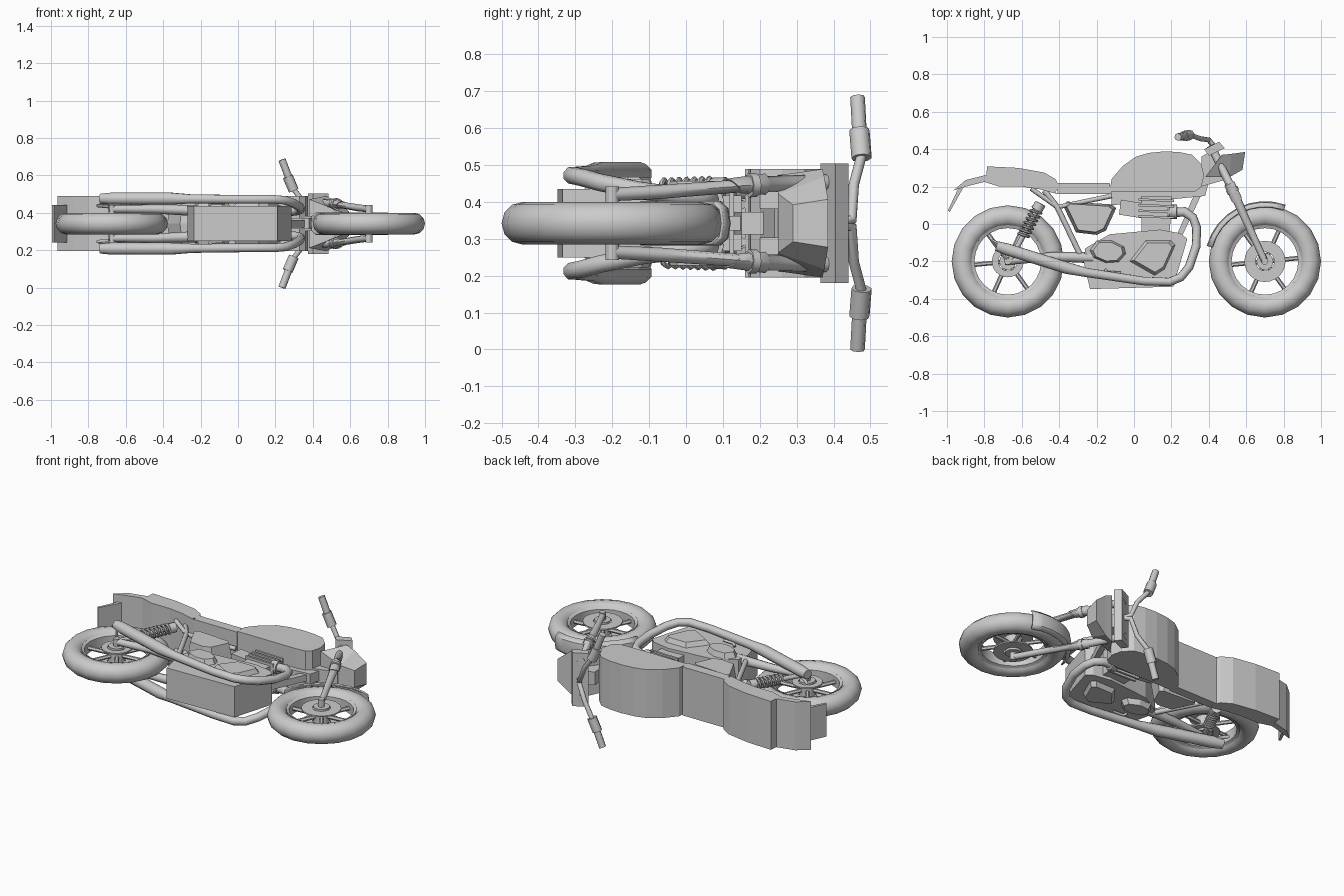
import bpy, bmesh
from math import sin, cos, pi, radians
from mathutils import Vector

if "Cube" in bpy.data.objects:
    bpy.data.objects.remove(bpy.data.objects["Cube"])

C = 0.342  # centre plane of the motorcycle, which lies on its side

def finish(name, bm, smooth=False):
    bmesh.ops.recalc_face_normals(bm, faces=bm.faces)
    me = bpy.data.meshes.new(name)
    bm.to_mesh(me)
    bm.free()
    ob = bpy.data.objects.new(name, me)
    bpy.context.collection.objects.link(ob)
    bpy.context.view_layer.objects.active = ob
    if smooth:
        bpy.ops.object.select_all(action='DESELECT')
        ob.select_set(True)
        bpy.ops.object.shade_smooth_by_angle(angle=radians(35))
    return ob

def prism(name, pts, z0, z1, taper=1.0):
    """Side profile extruded from z0 to z1; the end can shrink by taper."""
    bm = bmesh.new()
    n = len(pts)
    cx, cy = sum(p[0] for p in pts) / n, sum(p[1] for p in pts) / n
    a = [bm.verts.new((x, y, z0)) for x, y in pts]
    b = [bm.verts.new((cx + (x - cx) * taper, cy + (y - cy) * taper, z1)) for x, y in pts]
    bm.faces.new(a)
    bm.faces.new(b)
    for i in range(n):
        j = (i + 1) % n
        bm.faces.new((a[i], a[j], b[j], b[i]))
    return finish(name, bm)

def tube(name, pts, radii, res=2):
    cu = bpy.data.curves.new(name, 'CURVE')
    cu.dimensions = '3D'
    cu.bevel_depth = 1.0
    cu.bevel_resolution = res
    cu.use_fill_caps = True
    sp = cu.splines.new('POLY')
    sp.points.add(len(pts) - 1)
    for i, p in enumerate(pts):
        sp.points[i].co = (*p, 1)
        sp.points[i].radius = radii[i] if isinstance(radii, (list, tuple)) else radii
    ob = bpy.data.objects.new(name, cu)
    bpy.context.collection.objects.link(ob)
    bpy.ops.object.select_all(action='DESELECT')
    bpy.context.view_layer.objects.active = ob
    ob.select_set(True)
    bpy.ops.object.convert(target='MESH')
    bpy.ops.object.shade_smooth_by_angle(angle=radians(50))
    return ob

def lathe(name, cx, cy, prof, n=20, closed=True):
    """Spin (radius, z offset) points round a wheel axis."""
    bm = bmesh.new()
    rings = [[bm.verts.new((cx + r * cos(2 * pi * i / n), cy + r * sin(2 * pi * i / n), C + z))
              for r, z in prof] for i in range(n)]
    m = len(prof)
    for i in range(n):
        p, q = rings[i], rings[(i + 1) % n]
        for k in range(m if closed else m - 1):
            l = (k + 1) % m
            bm.faces.new((p[k], q[k], q[l], p[l]))
    return finish(name, bm, True)

def circle(cx, cy, r, n=16):
    return [(cx + r * cos(2 * pi * i / n), cy + r * sin(2 * pi * i / n)) for i in range(n)]

# wheels: tyre, rim, spokes, hub and brake disc
for label, wx, disc in (("front", 0.70, 0.11), ("rear", -0.675, 0.085)):
    wy = -0.20
    lathe(label + "_tyre", wx, wy,
          [(0.242 + 0.058 * cos(2 * pi * k / 12), 0.058 * sin(2 * pi * k / 12)) for k in range(12)])
    lathe(label + "_rim", wx, wy, [(0.195, -0.04), (0.178, -0.032), (0.178, 0.032), (0.195, 0.04)], 24)
    prism(label + "_hub", circle(wx, wy, 0.045), C - 0.055, C + 0.055)
    prism(label + "_axle", circle(wx, wy, 0.018, 12), C - 0.10, C + 0.10)
    for k in range(6):
        a = k * pi / 3 + 0.1
        tube(label + "_spoke", [(wx + r * cos(a), wy + r * sin(a), C) for r in (0.03, 0.185)], 0.012, 1)
    for s in (-1, 1):
        z = s * 0.038
        lathe(label + "_brake_disc", wx, wy,
              [(disc, z), (disc, z + s * .008), (0.05, z + s * .008), (0.05, z)], 24)

# front fender hugging the tyre
bm = bmesh.new()
rows = []
for i in range(9):
    a = radians(165 - 95 * i / 8)
    rows.append([bm.verts.new((0.70 + r * cos(a), -0.20 + r * sin(a), C + z))
                 for r, z in ((0.295, -.06), (0.316, -.04), (0.322, 0), (0.316, .04), (0.295, .06))])
for p, q in zip(rows, rows[1:]):
    for k in range(4):
        bm.faces.new((p[k], q[k], q[k + 1], p[k + 1]))
fender = finish("front_fender", bm, True)
fender.modifiers.new("thickness", 'SOLIDIFY').thickness = 0.008

# broad slab bodywork: tank, seat, seat rail, tail
W = 0.147
prism("fuel_tank", [(-.13, .17), (-.12, .24), (-.06, .31), (.01, .36), (.08, .38), (.16, .388), (.24, .385),
                    (.31, .37), (.36, .32), (.375, .26), (.36, .2), (.33, .175), (.27, .17)], C - W, C + W)
prism("seat_front", [(-.41, .16), (-.41, .218), (-.13, .218), (-.12, .16)], C - W, C + W)
prism("seat_hump", [(-.79, .26), (-.785, .308), (-.62, .3), (-.48, .275), (-.42, .24), (-.40, .2), (-.42, .17),
                    (-.5, .2), (-.6, .235), (-.7, .25)], C - W, C + W)
prism("tail_fender", [(-.965, .18), (-.9, .235), (-.79, .262), (-.6, .24), (-.45, .2), (-.41, .16),
                      (-.5, .185), (-.6, .2), (-.72, .2), (-.8, .225), (-.88, .205)], C - W, C + W)
prism("number_plate", [(-.995, .072), (-.985, .065), (-.915, .19), (-.935, .2)], C - .1, C + .1)

# crankcase, cylinder with fins, intake
prism("crankcase", [(-.27, -.2), (-.235, -.348), (.21, -.335), (.285, -.08), (.25, -.05), (.14, -.03),
                    (-.13, -.055), (-.26, -.13)], C - .093, C + .093)
prism("cylinder", [(.04, -.05), (.04, .15), (.2, .15), (.2, .08), (.19, -.05)], C - .075, C + .075)
for k in range(4):
    y = .035 + k * .03
    prism("cooling_fin", [(.025, y), (.025, y + .012), (.215, y + .005), (.215, y - .007)], C - .09, C + .09)
prism("intake", [(-.08, .05), (-.07, .13), (.05, .11), (.05, .03)], C - .07, C + .07)
prism("frame_spine", [(-.12, .1), (-.12, .17), (.35, .2), (.38, .27), (.41, .26), (.38, .15)], C - .03, C + .03)
prism("steering_neck", [(.36, .2), (.36, .36), (.43, .40), (.50, .24)], C - .04, C + .04)
prism("front_downtube", [(.38, .2), (.25, -.08), (.22, -.08), (.34, .2)], C - .02, C + .02)

# headlight nacelle: wide at the back, narrow at the front
bm = bmesh.new()
secs = []
for (xa, ya), (xb, yb), wl, wt in (((.38, .25), (.47, .37), .13, W), ((.51, .25), (.52, .375), .08, .125),
                                   ((.58, .29), (.594, .385), .05, .065)):
    secs.append([bm.verts.new(v) for v in ((xa, ya, C - wl), (xb, yb, C - wt), (xb, yb, C + wt), (xa, ya, C + wl))])
bm.faces.new(secs[0])
bm.faces.new(secs[-1])
for p, q in zip(secs, secs[1:]):
    for k in range(4):
        l = (k + 1) % 4
        bm.faces.new((p[k], q[k], q[l], p[l]))
finish("headlight", bm)
prism("top_clamp", [(.375, .40), (.455, .44), (.485, .405), (.40, .365)], C - .162, C + .162)

# parts mirrored on both sides
for s, side in ((-1, "left"), (1, "right")):
    P = lambda x, y, d: (x, y, C + s * d)
    # fork: slim lower leg, thick collars, upper stanchion
    tube(side + "_fork", [P(.70, -.2, .078), P(.64, -.07, .085), P(.55, .13, .1), P(.55, .13, .101),
                          P(.51, .215, .106), P(.508, .22, .106), P(.41, .42, .112)],
         [.018, .019, .024, .029, .029, .022, .022])
    tube(side + "_fork_collar", [P(.532, .17, .103), P(.522, .19, .104)], .033)
    tube(side + "_handlebar", [P(.43, .41, 0), P(.40, .45, .01), P(.36, .455, .105), P(.30, .475, .18),
                               P(.24, .467, .335)], .014)
    tube(side + "_grip", [P(.27, .47, .25), P(.235, .465, .342)], .02)
    tube(side + "_switchgear", [P(.298, .476, .177), P(.266, .47, .252)], .028)
    # exhaust header growing into the silencer
    tube(side + "_exhaust",
         [P(.18, .06, .06), P(.27, .065, .065), P(.315, .035, .068), P(.335, -.02, .075), P(.332, -.12, .088),
          P(.295, -.23, .11), P(.25, -.285, .125), P(.19, -.31, .13), P(.05, -.305, .13), P(-.25, -.26, .132),
          P(-.36, -.235, .134), P(-.68, -.135, .134), P(-.735, -.118, .134)],
         [.026, .026, .024, .024, .024, .024, .024, .024, .024, .026, .034, .034, .028])
    tube(side + "_header_flange", [P(.19, .065, .06), P(.23, .065, .062)], .038)
    # side covers
    z0 = C + s * .085
    prism(side + "_oval_cover", [(-.24, -.14), (-.2, -.088), (-.12, -.085), (-.05, -.12), (-.04, -.16),
                                 (-.08, -.205), (-.15, -.21), (-.22, -.18)], z0, C + s * .125, .8)
    prism(side + "_clutch_cover", [(-.03, -.2), (.06, -.085), (.2, -.085), (.225, -.11), (.165, -.245),
                                   (.11, -.28)], z0, C + s * .12, .8)
    prism(side + "_side_panel", [(-.38, .1), (-.36, .12), (-.12, .105), (-.095, .085), (-.15, -.035), (-.2, -.058),
                                 (-.31, -.045)], C, C + s * .115, .85)
    tube(side + "_foot_lever", [P(-.155, -.245, .1), P(-.14, -.258, .11), P(-.07, -.262, .11)], .008)
    # swingarm, rear frame and shock
    tube(side + "_swingarm", [P(-.22, -.18, .07), P(-.45, -.175, .078), P(-.69, -.2, .078)], [.03, .024, .02])
    tube(side + "_seat_stay", [P(-.48, .18, .08), P(-.41, .09, .085), P(-.29, -.16, .08)], .015)
    tube(side + "_frame_brace", [P(-.55, .19, .09), P(-.41, .09, .085), P(-.12, .15, .05)], .013)
    top, low = Vector(P(-.50, .11, .095)), Vector(P(-.66, -.19, .085))
    tube(side + "_shock_rod", [top, low], .014)
    tube(side + "_shock_cap", [top, top.lerp(low, .12)], .03)
    d = (low - top).normalized()
    u = d.cross(Vector((0, 0, 1))).normalized()
    v = d.cross(u)
    tube(side + "_shock_spring",
         [top.lerp(low, .1 + .48 * i / 56) + .028 * (u * cos(i * pi / 4) + v * sin(i * pi / 4)) for i in range(57)],
         .0075, 1)
    tube(side + "_exhaust_hanger", [P(-.675, -.2, .09), P(-.75, -.09, .095), P(-.66, -.14, .12)], .01)
